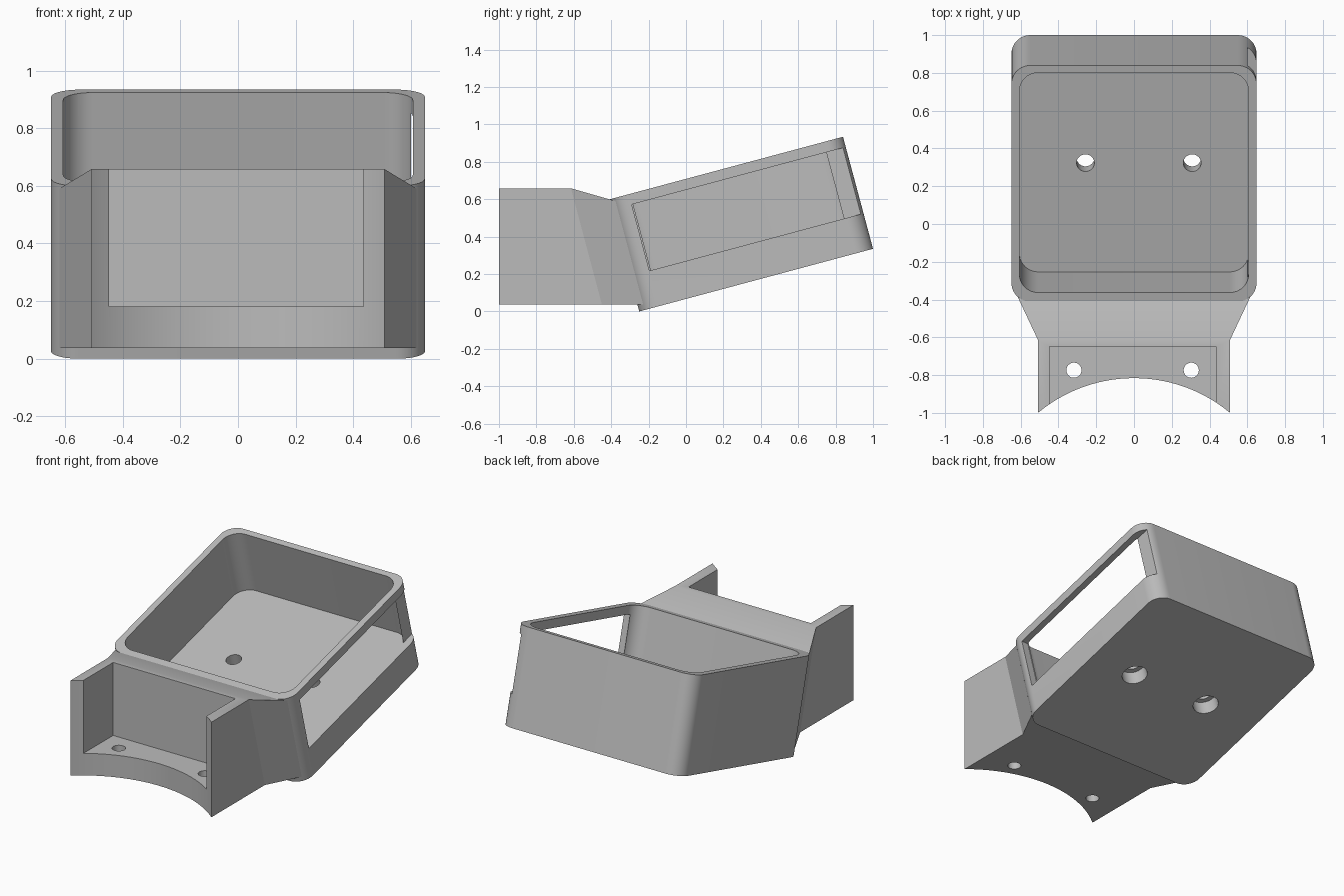
import bpy, bmesh, math
from mathutils import Matrix, Vector

cube = bpy.data.objects.get("Cube")
if cube:
    bpy.data.objects.remove(cube, do_unlink=True)

TILT = Matrix.Translation((0, -0.25, 0)) @ Matrix.Rotation(math.radians(15), 4, 'X')
WIDTH, LENGTH, HEIGHT, FLOOR, RADIUS = 1.297, 1.294, 0.62, 0.196, 0.1
SIDE_WALL, FRONT_WALL, BACK_WALL = 0.042, 0.049, 0.04

grey = bpy.data.materials.new("plain_grey")
grey.use_nodes = True
grey.diffuse_color = (0.5, 0.5, 0.5, 1)
grey.node_tree.nodes["Principled BSDF"].inputs["Base Color"].default_value = (0.5, 0.5, 0.5, 1)


def loft(name, sections, matrix=Matrix()):
    """Closed solid through matching rings of points."""
    bm = bmesh.new()
    rings = [[bm.verts.new(matrix @ Vector(p)) for p in s] for s in sections]
    n = len(rings[0])
    for a, b in zip(rings, rings[1:]):
        for i in range(n):
            j = (i + 1) % n
            bm.faces.new((a[i], a[j], b[j], b[i]))
    bm.faces.new(rings[0])
    bm.faces.new(rings[-1])
    bmesh.ops.recalc_face_normals(bm, faces=bm.faces)
    mesh = bpy.data.meshes.new(name)
    bm.to_mesh(mesh)
    bm.free()
    obj = bpy.data.objects.new(name, mesh)
    bpy.context.collection.objects.link(obj)
    return obj


def prism(name, outline, z0, z1, matrix=Matrix()):
    return loft(name, [[(x, y, z) for x, y in outline] for z in (z0, z1)], matrix)


def rect(x0, x1, y0, y1):
    return [(x0, y0), (x1, y0), (x1, y1), (x0, y1)]


def circle(x, y, r, n=48):
    return [(x + r * math.cos(math.tau * i / n), y + r * math.sin(math.tau * i / n)) for i in range(n)]


def rounded(x0, x1, y0, y1, r, n=12):
    corners = [(x1 - r, y1 - r), (x0 + r, y1 - r), (x0 + r, y0 + r), (x1 - r, y0 + r)]
    points = []
    for k, (cx, cy) in enumerate(corners):
        for i in range(n + 1):
            a = math.pi / 2 * (k + i / n)
            points.append((cx + r * math.cos(a), cy + r * math.sin(a)))
    return points


def carve(obj, cutters):
    """Subtract every cutter, bake the result and shade it."""
    for c in cutters:
        c.hide_render = True
        mod = obj.modifiers.new("cut", 'BOOLEAN')
        mod.operation, mod.solver, mod.object = 'DIFFERENCE', 'EXACT', c
    graph = bpy.context.evaluated_depsgraph_get()
    graph.update()
    mesh = bpy.data.meshes.new_from_object(obj.evaluated_get(graph))
    obj.modifiers.clear()
    obj.data = mesh
    for c in cutters:
        bpy.data.objects.remove(c, do_unlink=True)
    mesh.materials.clear()
    mesh.materials.append(grey)
    bpy.ops.object.select_all(action='DESELECT')
    obj.select_set(True)
    bpy.context.view_layer.objects.active = obj
    bpy.ops.object.shade_smooth_by_angle(angle=math.radians(20))


# Tilted open tray: the side window's sill is level with the thick floor
half = WIDTH / 2
tray = prism("tilted_tray", rounded(-half, half, 0, LENGTH, RADIUS), 0, HEIGHT, TILT)
inner = half - SIDE_WALL
cutters = [
    prism("cavity", rounded(-inner, inner, FRONT_WALL, LENGTH - BACK_WALL, RADIUS), FLOOR, HEIGHT + 0.1, TILT),
    prism("side_window", rect(0.601, 0.8, 0.109, LENGTH + 0.1), FLOOR, 0.563, TILT),
]
# Counterbored floor holes
for x in (-0.257, 0.308):
    cutters.append(prism("screw_hole", circle(x, 0.646, 0.047), -0.1, FLOOR + 0.1, TILT))
    cutters.append(prism("counterbore", circle(x, 0.646, 0.078), -0.1, 0.09, TILT))
carve(tray, cutters)


# Mounting bracket: straight block that flares into the front of the tray
def section(x, top, bottom):
    return [(-x, *bottom), (x, *bottom), (x, *top), (-x, *top)]


back_top = (TILT @ Vector((0, 0.03, 0.603)))[1:]
back_bottom = (TILT @ Vector((0, 0.03, 0.031)))[1:]
bracket = loft("mounting_bracket", [
    section(0.508, (-1, 0.658), (-1, 0.038)),
    section(0.508, (-0.615, 0.658), (-0.45, 0.038)),
    section(0.62, back_top, back_bottom),
])
cutters = [
    prism("pocket", rect(-0.447, 0.435, -1.2, -0.648), 0.182, 0.9),
    prism("round_saddle", circle(0, -1.611, 0.795, 128), -0.2, 0.9),
]
for x in (-0.318, 0.303):
    cutters.append(prism("mount_hole", circle(x, -0.774, 0.04), -0.2, 0.3))
carve(bracket, cutters)
